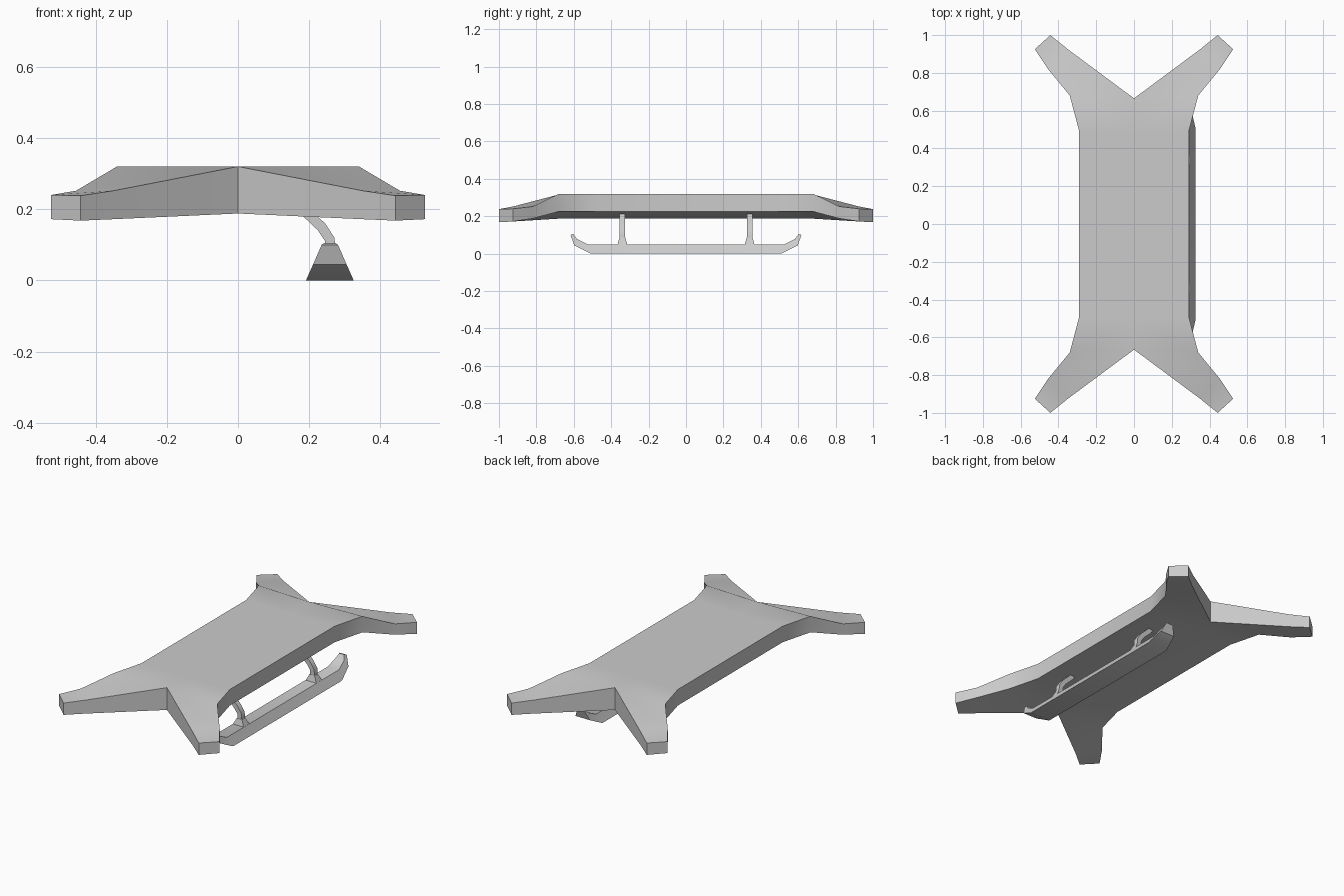
import bpy, bmesh, math
from mathutils import Vector

cube = bpy.data.objects.get("Cube")
if cube:
    bpy.data.objects.remove(cube)

grey = bpy.data.materials.new("plain grey")
grey.use_nodes = True
colour = (0.6, 0.6, 0.6, 1)
grey.diffuse_color = colour
grey.node_tree.nodes["Principled BSDF"].inputs["Base Color"].default_value = colour


def finish(name, bm, mirrors=(), shift=0.0):
    """Mirror across the given axes, then make a shaded object."""
    for axis in mirrors:
        bmesh.ops.mirror(bm, geom=bm.verts[:] + bm.edges[:] + bm.faces[:],
                         axis=axis, merge_dist=0.0005)
    bmesh.ops.remove_doubles(bm, verts=bm.verts[:], dist=0.0005)
    bmesh.ops.recalc_face_normals(bm, faces=bm.faces[:])
    mesh = bpy.data.meshes.new(name)
    bm.to_mesh(mesh)
    bm.free()
    mesh.materials.append(grey)
    obj = bpy.data.objects.new(name, mesh)
    obj.location.x = shift
    bpy.context.collection.objects.link(obj)
    bpy.ops.object.select_all(action='DESELECT')
    obj.select_set(True)
    bpy.context.view_layer.objects.active = obj
    bpy.ops.object.shade_smooth_by_angle(angle=math.radians(32))
    return obj


def loft(bm, rings, sides, caps):
    """Join successive rings on the listed ring edges; cap the listed ends."""
    rows = [[bm.verts.new(p) for p in ring] for ring in rings]
    for a, b in zip(rows, rows[1:]):
        for i in sides(a):
            j = (i + 1) % len(a)
            bm.faces.new((a[i], a[j], b[j], b[i]))
    for end in caps:
        bm.faces.new(rows[end])


# Deck: one quarter, each station is inner and outer (x, y, top z, bottom z)
stations = [
    ((0, 0, .32, .188), (.29, 0, .32, .225)),
    ((0, .49, .32, .188), (.29, .49, .32, .225)),
    ((0, .665, .32, .188), (.34, .68, .32, .225)),
    ((.35, .925, .252, .172), (.455, .82, .252, .188)),
    ((.443, 1.0, .238, .168), (.525, .925, .24, .172)),
]
rings = []
for (xi, yi, ti, bi), (xo, yo, to, bo) in stations:
    rings.append([(xi, yi, ti), (xo, yo, to), (xo, yo, bo), (xi, yi, bi)])
bm = bmesh.new()
# The inner wall exists only along the arm, past the notch
loft(bm, rings[:3], lambda r: range(3), ())
loft(bm, rings[2:], lambda r: range(4), (-1,))
finish("deck", bm, ('X', 'Y'))

# Skid: half-length runner with a tapering, upturned end
SKID_X = 0.258
profile = [  # bottom (y, z, half width), top (y, z, half width)
    ((0, 0, .067), (0, .05, .036)),
    ((.51, 0, .067), (.525, .05, .036)),
    ((.598, .045, .047), (.585, .08, .028)),
    ((.617, .1, .023), (.602, .105, .016)),
]
bm = bmesh.new()
loft(bm, [[(-wb, yb, zb), (wb, yb, zb), (wt, yt, zt), (-wt, yt, zt)]
          for (yb, zb, wb), (yt, zt, wt) in profile],
     lambda r: range(4), (-1,))
finish("skid", bm, ('Y',), SKID_X)

# Struts: flared foot and a bent leg running up to the deck
foot = [(.06, .04, .004), (.038, .027, .045), (.017, .016, .085)]
path = [Vector(p) for p in ((.26, .075), (.258, .115), (.235, .15), (.195, .188), (.17, .215))]
for label, y in (("front", -.34), ("back", .34)):
    bm = bmesh.new()
    loft(bm, [[(sx * hx, y + sy * hy, z) for sx, sy in ((-1, -1), (1, -1), (1, 1), (-1, 1))]
              for hx, hy, z in foot], lambda r: range(4), (0, -1))
    finish(label + "_strut_foot", bm, (), SKID_X)

    rings = []
    for k, p in enumerate(path):
        along = (path[min(k + 1, len(path) - 1)] - path[max(k - 1, 0)]).normalized()
        side = Vector((along.y, -along.x)) * .014
        a, b = p + side, p - side
        rings.append([(a.x, y - .015, a.y), (a.x, y + .015, a.y),
                      (b.x, y + .015, b.y), (b.x, y - .015, b.y)])
    bm = bmesh.new()
    loft(bm, rings, lambda r: range(4), (0, -1))
    finish(label + "_strut", bm)
